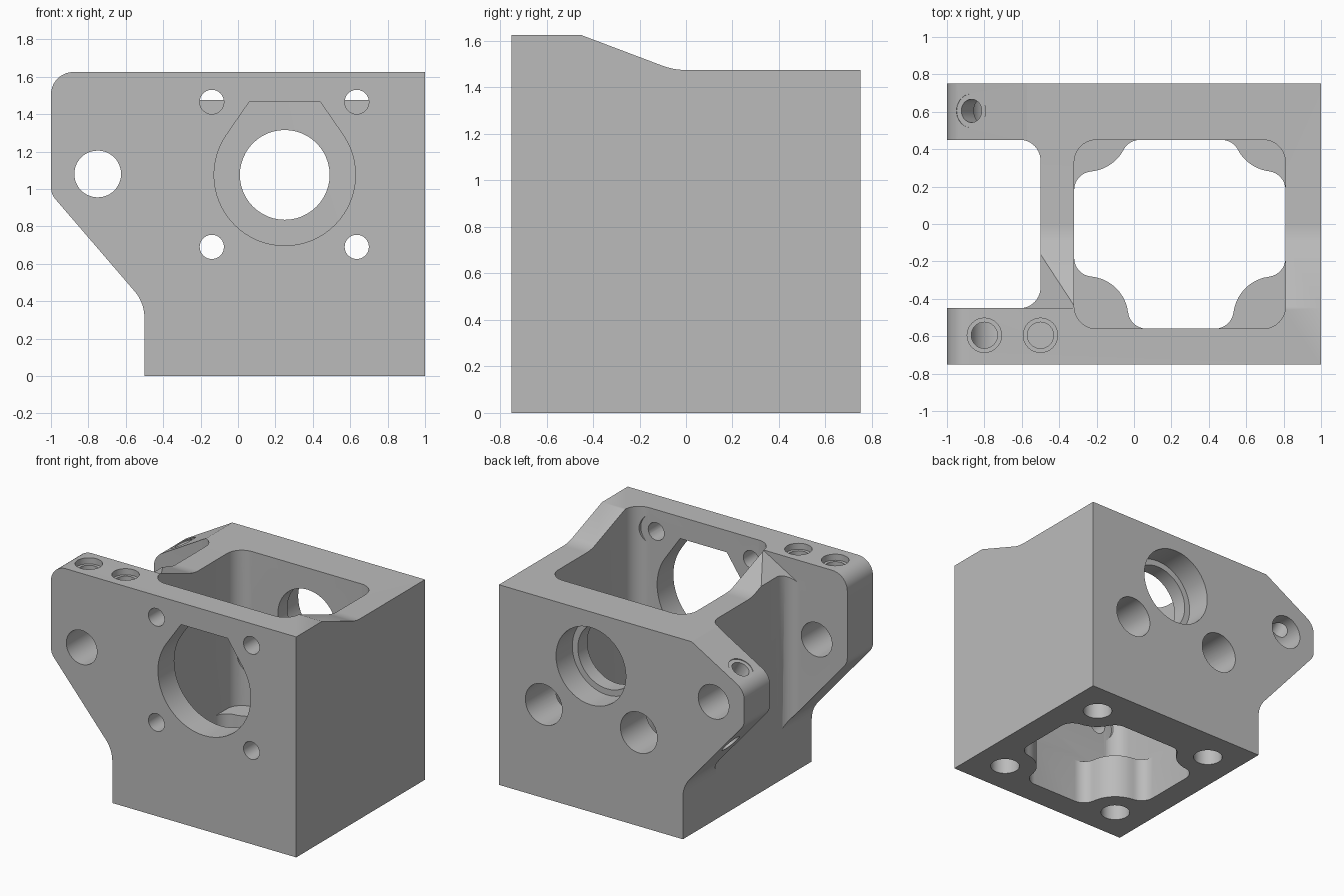
import bpy, bmesh, math
from mathutils import Vector

old = bpy.data.objects.get("Cube")
if old:
    bpy.data.objects.remove(old, do_unlink=True)

grey = bpy.data.materials.new("machined grey")
grey.use_nodes = True
grey.diffuse_color = (0.5, 0.5, 0.5, 1)
grey.node_tree.nodes["Principled BSDF"].inputs["Base Color"].default_value = (0.5, 0.5, 0.5, 1)


def arc(c, r, a0, a1, n=10):
    """Arc points in degrees, both ends included."""
    return [(c[0] + r * math.cos(math.radians(a0 + (a1 - a0) * i / n)),
             c[1] + r * math.sin(math.radians(a0 + (a1 - a0) * i / n))) for i in range(n + 1)]


def prism(name, pts, axis, lo, hi):
    """Extrude a 2D outline along an axis: x takes (y,z), y takes (x,z), z takes (x,y)."""
    place = {"x": lambda p, t: (t, p[0], p[1]),
             "y": lambda p, t: (p[0], t, p[1]),
             "z": lambda p, t: (p[0], p[1], t)}[axis]
    bm = bmesh.new()
    face = bm.faces.new([bm.verts.new(place(p, lo)) for p in pts])
    top = bmesh.ops.extrude_face_region(bm, geom=[face])["geom"]
    shift = Vector(place((0, 0), hi - lo))
    bmesh.ops.translate(bm, verts=[v for v in top if isinstance(v, bmesh.types.BMVert)], vec=shift)
    bmesh.ops.recalc_face_normals(bm, faces=bm.faces)
    me = bpy.data.meshes.new(name)
    bm.to_mesh(me)
    bm.free()
    ob = bpy.data.objects.new(name, me)
    bpy.context.collection.objects.link(ob)
    me.materials.append(grey)
    return ob


def cut(cutter):
    """Subtract a cutter from the body and discard it."""
    bpy.context.view_layer.objects.active = body
    m = body.modifiers.new("cut", "BOOLEAN")
    m.operation, m.solver, m.object = "DIFFERENCE", "EXACT", cutter
    bpy.ops.object.modifier_apply(modifier=m.name)
    bpy.data.objects.remove(cutter, do_unlink=True)


def bore(c, r, axis, lo, hi, n=48):
    cut(prism("bore_cutter", arc(c, r, 0, 360 - 360 / n, n - 1), axis, lo, hi))


def tilted_bore(start, end, r):
    """Round hole between two points."""
    a, b = Vector(start), Vector(end)
    ob = prism("bore_cutter", arc((0, 0), r, 0, 351, 39), "z", 0, (b - a).length)
    ob.rotation_euler = (b - a).to_track_quat("Z", "Y").to_euler()
    ob.location = a
    bpy.context.view_layer.update()
    cut(ob)


# Body: block with an overhanging ear, extruded front to back
ear = math.degrees(math.atan2(0.55, 0.46))
outline = ([(1, 0), (1, 1.625)] + arc((-0.88, 1.505), 0.12, 90, 180)
           + arc((-0.9, 1.01), 0.1, 180, 180 + 90 - ear + 0, 6)
           + arc((-0.72, 0.31), 0.22, 90 - ear, 0) + [(-0.5, 0)])
body = prism("housing_body", outline, "y", -0.75, 0.75)

# Top steps down behind the front wall
cut(prism("top_cutter", [(-0.45, 1.625)] + arc((0.0, 1.765), 0.29, 250, 270, 8)
          + [(0.9, 1.475), (0.9, 1.9), (-0.45, 1.9)], "x", -1.2, 1.2))

# Gap between the two ears
cut(prism("gap_cutter", [(-1.3, -0.45)] + arc((-0.61, -0.34), 0.11, 270, 360)
          + arc((-0.61, 0.34), 0.11, 0, 90) + [(-1.3, 0.45)], "z", -0.2, 2))

# Sloped, rounded shoulder of the rear ear, running over the side web
cut(prism("shoulder_cutter", [(-0.32, 1.9), (-0.32, 1.62)] + arc((-0.88, 1.158), 0.12, 121, 180)
          + [(-1.2, 1.158), (-1.2, 1.9)], "y", -0.45, 0.9))

# Pocket: plain rounded rectangle above, waisted by four corner bosses below
X0, X1, Y0, Y1, H, F, R = -0.32, 0.81, -0.56, 0.45, 0.33, 0.1, 0.22
upper, lower = [], []
for sx, sy, a in ((1, 1, 0), (-1, 1, 90), (-1, -1, 180), (1, -1, 270)):
    wx, wy = (X1 if sx > 0 else X0), (Y1 if sy > 0 else Y0)
    upper += arc((wx - sx * 0.12, wy - sy * 0.12), 0.12, a, a + 90)
    bx, by = 0.25 + 0.5 * sx, 0.5 * sy
    fx, fy = wx - sx * F, wy - sy * F
    c1 = (fx, by - sy * math.sqrt((R + F) ** 2 - (fx - bx) ** 2))
    c2 = (bx - sx * math.sqrt((R + F) ** 2 - (fy - by) ** 2), fy)
    ax, ay = (0 if sx > 0 else 180), 90 * sy
    g1 = math.degrees(math.atan2(c1[1] - by, c1[0] - bx))
    g2 = math.degrees(math.atan2(c2[1] - by, c2[0] - bx))

    def turn(s, e):
        return s + (e - s + 180) % 360 - 180
    pts = (arc(c1, F, ax, turn(ax, g1 + 180), 8) + arc((bx, by), R, g1, turn(g1, g2))
           + arc(c2, F, g2 + 180, turn(g2 + 180, ay), 8))
    lower += pts if sx * sy > 0 else pts[::-1]
cut(prism("pocket_cutter", upper, "z", H, 2))
cut(prism("boss_cutter", lower, "z", -0.2, H + 0.05))

# Front opening: round below, drawn in to a flat top
CX, CZ = 0.25, 1.075
cut(prism("front_opening_cutter", arc((CX, CZ), 0.378, 146, 394, 44)
          + [(0.44, 1.465), (0.06, 1.465)], "y", -0.9, -0.3))

# Rear bearing seat with a shoulder
bore((CX, CZ), 0.24, "y", 0.3, 0.9)
bore((CX, CZ), 0.285, "y", 0.56, 0.9)

# Front fixing holes with inner spot faces, and wide access holes behind the lower pair
for x in (-0.14, 0.635):
    for z in (0.69, 1.465):
        bore((x, z), 0.065, "y", -0.9, -0.4, 24)
        bore((x, z), 0.125, "y", -0.559, -0.3, 32)
    bore((x, 0.69), 0.15, "y", 0.2, 0.9)

# Cross hole through both ears
bore((-0.75, 1.08), 0.125, "y", -0.9, 0.9)

# Clamp screw holes in the top of the front ear
for x, depth in ((-0.8, 1.1), (-0.5, 1.1)):
    bore((x, -0.595), 0.07, "z", depth, 1.9, 32)
    bore((x, -0.595), 0.092, "z", 1.58, 1.9, 32)

# Tilted screw holes in the rear ear, meeting the cross hole
tilted_bore((-0.98, 0.605, 1.50), (-0.75, 0.605, 1.08), 0.062)
tilted_bore((-0.98, 0.605, 1.50), (-0.869, 0.605, 1.297), 0.09)
tilted_bore((-0.98, 0.605, 0.57), (-0.75, 0.605, 0.762), 0.075)

# Blind screw holes in the underside
for x in (-0.25, 0.75):
    for y in (-0.5, 0.5):
        bore((x, y), 0.1, "z", -0.2, 0.26, 32)

# Smooth the curved walls, keep machined edges crisp
bpy.ops.object.select_all(action="DESELECT")
body.select_set(True)
bpy.context.view_layer.objects.active = body
bpy.ops.object.shade_smooth_by_angle(angle=math.radians(30))
